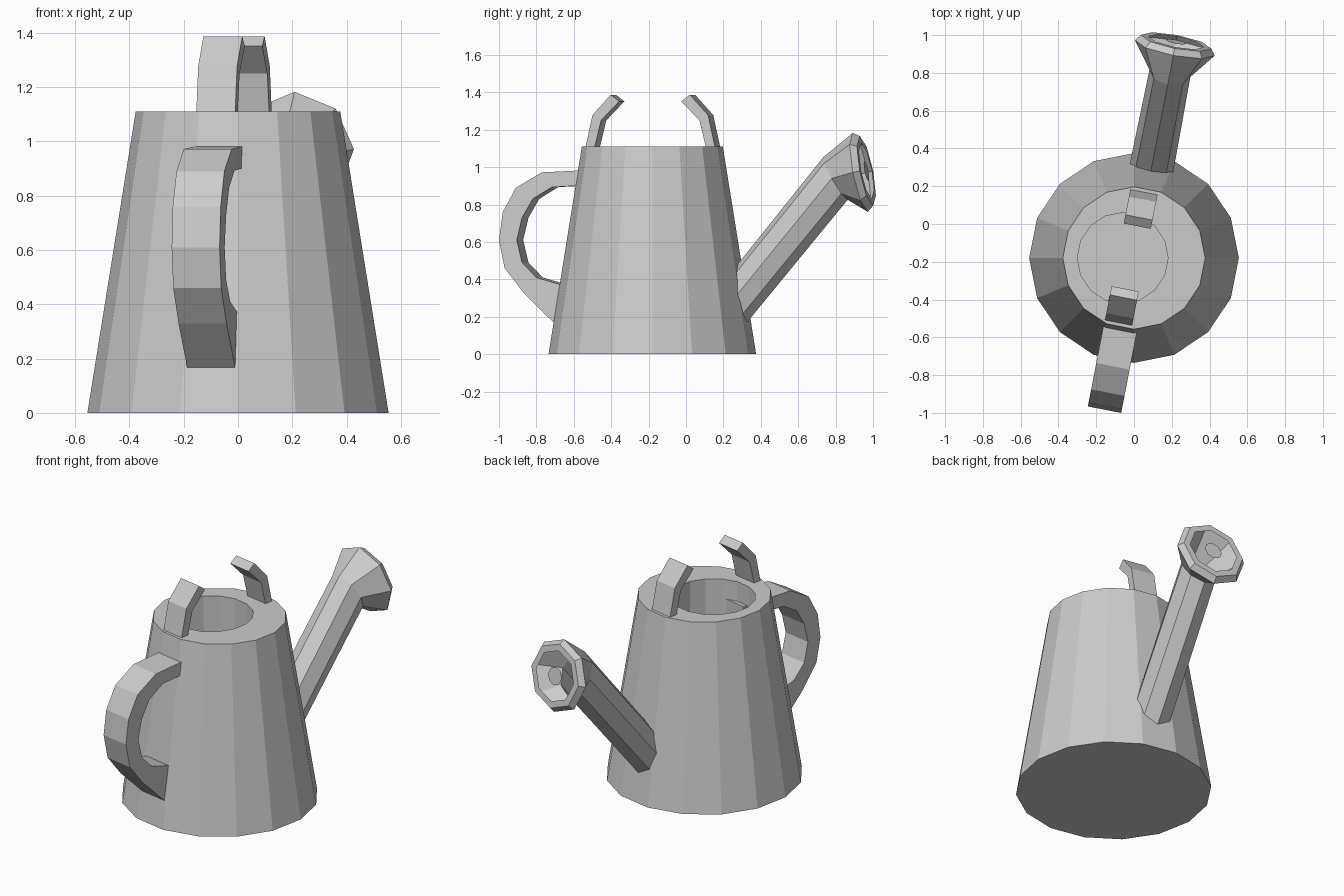
import bpy, bmesh
from math import sin, cos, pi, radians
from mathutils import Vector

cube = bpy.data.objects.get("Cube")
if cube:
    bpy.data.objects.remove(cube)

CENTRE_Y = -0.18
TURN = radians(-11)          # spout, handle and prongs share one turned axis

grey = bpy.data.materials.new("plain_grey")
grey.use_nodes = True
colour = (0.6, 0.6, 0.6, 1)
grey.diffuse_color = colour
grey.node_tree.nodes["Principled BSDF"].inputs["Base Color"].default_value = colour


def loft(bm, rings, caps=(True, True)):
    """Bridge equal-sized point rings with quads; return the faces row by row."""
    rows = [[bm.verts.new(p) for p in ring] for ring in rings]
    n = len(rows[0])
    bands = [[bm.faces.new((a[i], a[(i + 1) % n], b[(i + 1) % n], b[i]))
              for i in range(n)] for a, b in zip(rows, rows[1:])]
    if caps[0]:
        bm.faces.new(rows[0][::-1])
    if caps[1]:
        bm.faces.new(rows[-1])
    return bands


def finish(name, bm, turn=0.0):
    bmesh.ops.recalc_face_normals(bm, faces=bm.faces)
    mesh = bpy.data.meshes.new(name)
    bm.to_mesh(mesh)
    bm.free()
    mesh.materials.append(grey)
    obj = bpy.data.objects.new(name, mesh)
    obj.location.y = CENTRE_Y
    obj.rotation_euler.z = turn
    bpy.context.collection.objects.link(obj)
    return obj


def circle(r, z, x=0.0, n=16):
    return [(x + r * cos(2 * pi * i / n), r * sin(2 * pi * i / n), z) for i in range(n)]


def strap(name, outer, inner, u, half):
    """Flat band of constant width between an outer and an inner side profile."""
    bm = bmesh.new()
    loft(bm, [[(u - half, *a), (u + half, *a), (u + half, *b), (u - half, *b)]
              for a, b in zip(outer, inner)])
    return finish(name, bm, TURN)


# Tapered body with an off-centre filling hole
bm = bmesh.new()
loft(bm, [circle(0.555, 0), circle(0.377, 1.11),
          circle(0.24, 1.11, -0.06), circle(0.24, 0.08, -0.06)])
finish("body", bm)

# Side handle
strap("side_handle",
      [(-0.22, 0.99), (-0.584, 0.972), (-0.726, 0.89), (-0.797, 0.76),
       (-0.818, 0.61), (-0.787, 0.46), (-0.685, 0.33), (-0.46, 0.11)],
      [(-0.22, 0.91), (-0.53, 0.893), (-0.634, 0.83), (-0.692, 0.73),
       (-0.721, 0.61), (-0.692, 0.49), (-0.614, 0.41), (-0.44, 0.36)],
      0.0, 0.09)

# Two curved prongs on the rim, mirrored front to back
outer = [(0.36, 1.06), (0.352, 1.11), (0.315, 1.278), (0.216, 1.387)]
inner = [(0.31, 1.06), (0.302, 1.11), (0.268, 1.25), (0.169, 1.352)]
for name, side in (("front_prong", -1), ("back_prong", 1)):
    strap(name, [(side * v, z) for v, z in outer],
          [(side * v, z) for v, z in inner], -0.015, 0.073)


# Spout with a flared, perforated sprinkler head
def tilted_ring(v, z, wide, tall, tilt, n=8):
    t = radians(tilt)
    up = Vector((0, -sin(t), cos(t)))
    return [Vector((wide * cos(2 * pi * i / n), v, z)) + up * tall * sin(2 * pi * i / n)
            for i in range(n)]


bm = bmesh.new()
head = [tilted_ring(1.166, 0.98, r, r, 11) for r in (0.19, 0.15, 0.055)]
bands = loft(bm, [tilted_ring(0.407, 0.224, 0.118, 0.118, 51),
                  tilted_ring(0.998, 0.94, 0.11, 0.132, 30),
                  tilted_ring(1.133, 0.972, 0.215, 0.215, 11)] + head,
             caps=(False, True))
holes = bands[-1]
bmesh.ops.inset_individual(bm, faces=holes, thickness=0.012)
bmesh.ops.delete(bm, geom=holes, context='FACES_ONLY')
finish("spout", bm, TURN)
